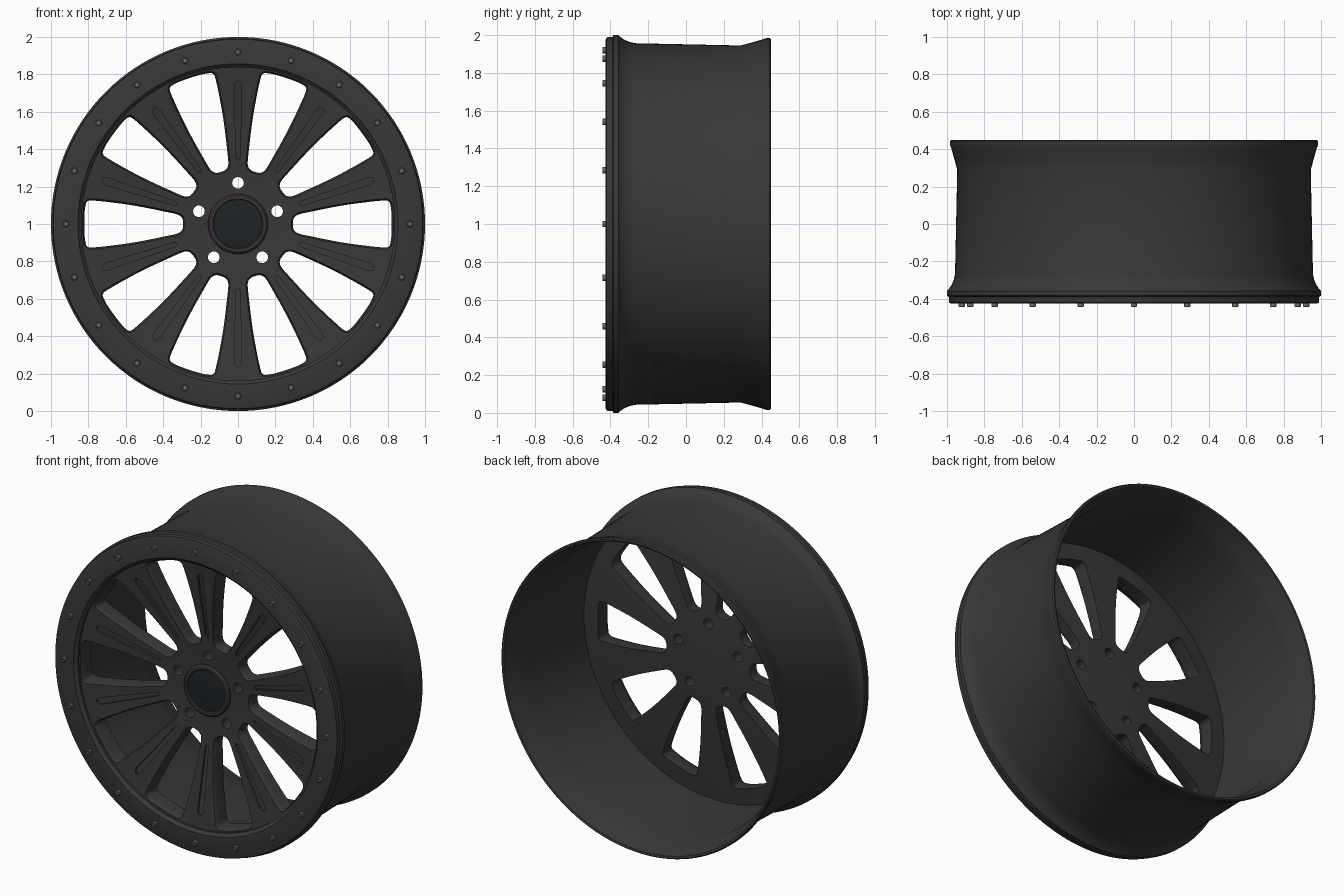
import bpy, bmesh
from math import cos, sin, pi, radians, hypot

if "Cube" in bpy.data.objects:
    bpy.data.objects.remove(bpy.data.objects["Cube"])


def material(name, col):
    m = bpy.data.materials.new(name)
    m.diffuse_color = (*col, 1)
    m.use_nodes = True
    m.node_tree.nodes["Principled BSDF"].inputs["Base Color"].default_value = m.diffuse_color
    return m


BLACK = material("satin_black", (0.042, 0.038, 0.040))
CAP = material("cap_dark", (0.013, 0.017, 0.019))
STEEL = material("bolt_grey", (0.16, 0.16, 0.16))


def finish(bm, name, mat=None):
    bmesh.ops.remove_doubles(bm, verts=bm.verts, dist=1e-6)
    bmesh.ops.recalc_face_normals(bm, faces=bm.faces)
    me = bpy.data.meshes.new(name)
    bm.to_mesh(me)
    bm.free()
    ob = bpy.data.objects.new(name, me)
    bpy.context.collection.objects.link(ob)
    if mat:
        me.materials.append(mat)
    return ob


def smooth(ob, angle=30):
    bpy.ops.object.select_all(action='DESELECT')
    ob.select_set(True)
    bpy.context.view_layer.objects.active = ob
    bpy.ops.object.shade_smooth_by_angle(angle=radians(angle))


def revolve(bm, profile, n, cx=0.0, cz=1.0):
    """Spin a closed (radius, y) profile about a line parallel to y."""
    rings = [[bm.verts.new((cx + r * cos(2 * pi * i / n), y, cz + r * sin(2 * pi * i / n)))
              for r, y in profile] for i in range(n)]
    k = len(profile)
    for i in range(n):
        a, b = rings[i], rings[(i + 1) % n]
        for j in range(k):
            m = (j + 1) % k
            if profile[j][0] == 0 and profile[m][0] == 0:
                continue
            if profile[j][0] == 0:
                bm.faces.new((a[j], a[m], b[m]))
            elif profile[m][0] == 0:
                bm.faces.new((a[j], a[m], b[j]))
            else:
                bm.faces.new((a[j], a[m], b[m], b[j]))


def lathe(name, profile, mat, n=128):
    bm = bmesh.new()
    revolve(bm, profile, n)
    ob = finish(bm, name, mat)
    smooth(ob)
    return ob


def front_y(r):
    """Front surface of the concave spoke disc."""
    return -0.30 - 0.095 * min(max((r - 0.28) / 0.56, 0), 1)


def rounded(pts, times=2):
    for _ in range(times):
        out = []
        for (x0, z0), (x1, z1) in zip(pts, pts[1:] + pts[:1]):
            out += [(x0 * .75 + x1 * .25, z0 * .75 + z1 * .25),
                    (x0 * .25 + x1 * .75, z0 * .25 + z1 * .75)]
        pts = out
    return pts


def grow(pts, d):
    """Offset a counter-clockwise outline outwards."""
    out = []
    for i, (x, z) in enumerate(pts):
        (xa, za), (xb, zb) = pts[i - 1], pts[(i + 1) % len(pts)]
        tx, tz = xb - xa, zb - za
        l = hypot(tx, tz)
        out.append((x + d * tz / l, z - d * tx / l))
    return out


def loft(bm, layers, ang):
    """Stack of (outline, y function) layers turned to an angle."""
    c, s = cos(ang), sin(ang)
    loops = [[bm.verts.new((x * c - z * s, yf(hypot(x, z)), 1 + x * s + z * c)) for x, z in pts]
             for pts, yf in layers]
    for a, b in zip(loops, loops[1:]):
        for i in range(len(a)):
            j = (i + 1) % len(a)
            bm.faces.new((a[i], a[j], b[j], b[i]))
    bm.faces.new(loops[0])
    bm.faces.new(loops[-1])


# Barrel
lathe("barrel", [(0.925, -0.39), (0.99, -0.39), (1.0, -0.383), (1.0, -0.357), (0.988, -0.345),
                 (0.975, -0.325), (0.964, -0.30), (0.957, -0.27), (0.945, 0.29), (0.960, 0.345),
                 (0.977, 0.405), (0.984, 0.425), (0.984, 0.443), (0.977, 0.45), (0.965, 0.447),
                 (0.955, 0.41), (0.938, 0.345), (0.923, 0.29), (0.93, -0.27)], BLACK)

# Bolted outer ring
lathe("bead_ring", [(0.838, -0.385), (0.838, -0.408), (0.848, -0.416), (0.856, -0.426),
                    (0.975, -0.426), (0.988, -0.420), (0.990, -0.410), (0.990, -0.385)], BLACK)

# Spoke disc
disc = lathe("spoke_disc", [(0, -0.30), (0.28, -0.30), (0.84, -0.395), (0.94, -0.395),
                            (0.94, -0.305), (0.28, -0.22), (0, -0.22)], BLACK)

# Cutters: flared windows, lug holes, spoke grooves
half = [(0.293, 0.022), (0.305, 0.042), (0.33, 0.054), (0.40, 0.068), (0.47, 0.083),
        (0.58, 0.103), (0.68, 0.116), (0.76, 0.125), (0.808, 0.127), (0.818, 0.09), (0.822, 0.04)]
window = rounded([(x, -z) for x, z in half] + half[::-1])
groove = [(0.36, -0.011), (0.74, -0.020), (0.757, -0.013), (0.765, 0), (0.757, 0.013),
          (0.74, 0.020), (0.36, 0.011), (0.348, 0.007), (0.344, 0), (0.348, -0.007)]
hole = [(0.22 + 0.031 * cos(2 * pi * i / 32), 0.031 * sin(2 * pi * i / 32)) for i in range(32)]
bm = bmesh.new()
for i in range(10):
    loft(bm, [(window, lambda r: -0.1), (window, lambda r: front_y(r) + 0.022),
              (grow(window, 0.014), lambda r: front_y(r) - 0.012)], radians(36 * i))
    loft(bm, [(groove, lambda r: front_y(r) + 0.014),
              (groove, lambda r: front_y(r) - 0.03)], radians(18 + 36 * i))
for i in range(5):
    loft(bm, [(hole, lambda r: -0.1), (hole, lambda r: -0.5)], radians(18 + 72 * i))
cutter = finish(bm, "disc_cutter")
cutter.hide_render = True
mod = disc.modifiers.new("cut", 'BOOLEAN')
mod.operation, mod.solver, mod.object = 'DIFFERENCE', 'EXACT', cutter
bpy.context.view_layer.objects.active = disc
bpy.ops.object.modifier_apply(modifier="cut")
bpy.data.objects.remove(cutter)
smooth(disc, 25)

# Hub collar and centre cap
lathe("hub_collar", [(0.13, -0.29), (0.13, -0.316), (0.135, -0.322), (0.150, -0.322),
                     (0.160, -0.312), (0.160, -0.29)], BLACK, 64)
lathe("centre_cap", [(0, -0.318), (0.10, -0.317), (0.132, -0.312), (0.132, -0.29), (0, -0.29)], CAP, 64)

# Ring bolts with sockets
bm = bmesh.new()
for i in range(20):
    a = radians(18 * i)
    revolve(bm, [(0, -0.430), (0.008, -0.430), (0.008, -0.443), (0.014, -0.443), (0.017, -0.440),
                 (0.017, -0.415), (0, -0.415)], 16, 0.92 * cos(a), 1 + 0.92 * sin(a))
smooth(finish(bm, "ring_bolts", STEEL))
